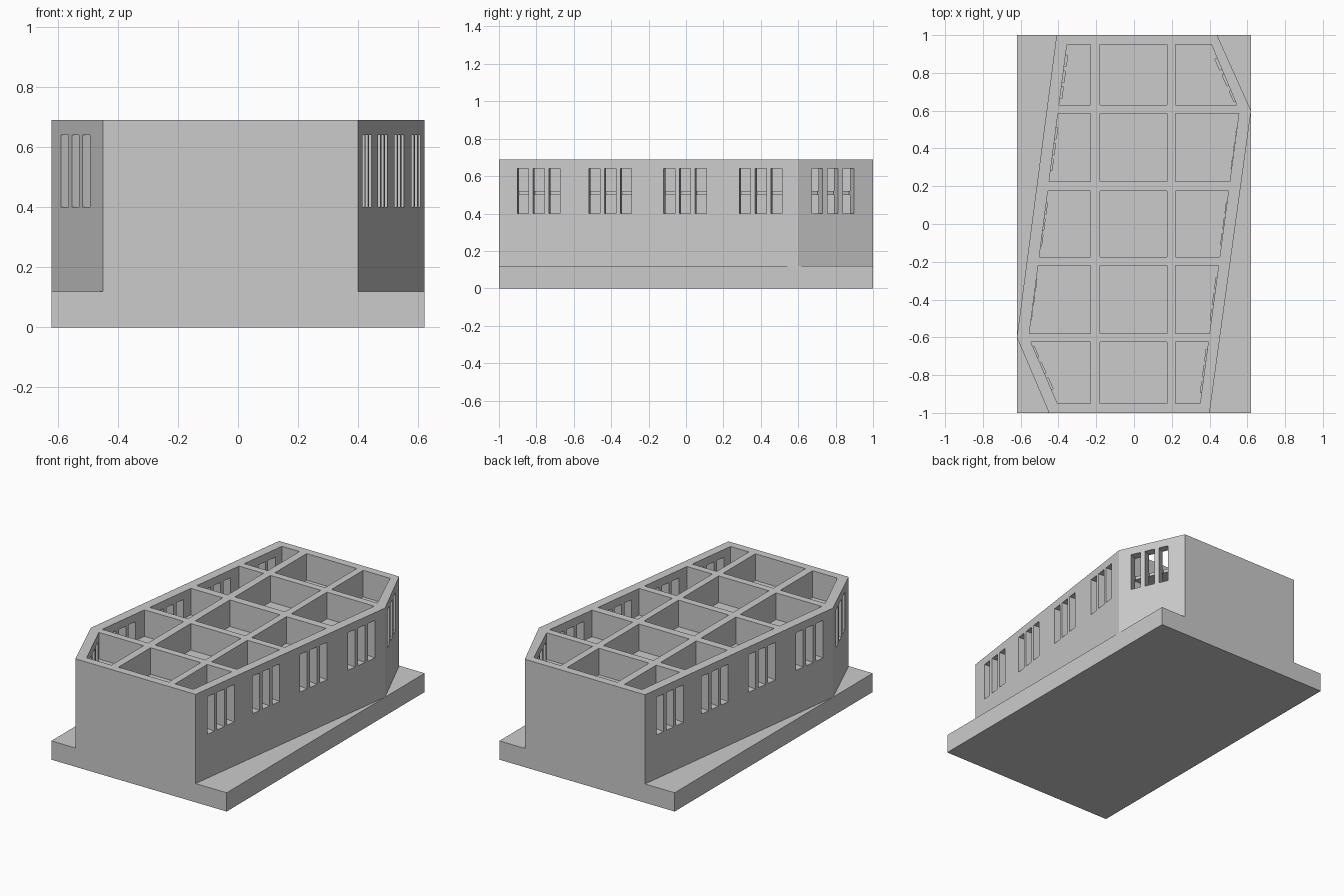
import bpy, bmesh
from mathutils import Vector

if "Cube" in bpy.data.objects:
    bpy.data.objects.remove(bpy.data.objects["Cube"])

OUTER = [(-.45, -1), (.40, -1), (.62, .60), (.44, 1), (-.41, 1), (-.62, -.60)]
INNER = [(-.405, -.95), (.35, -.95), (.557, .60), (.41, .95), (-.355, .95), (-.557, -.60)]
BASE_TOP, SLAB_LOW, SLAB_TOP, WALL_TOP = .12, .50, .52, .69


def prisms(name, items):
    """One object from (plan outline, bottom, top) items."""
    bm = bmesh.new()
    for pts, z0, z1 in items:
        low = [bm.verts.new((p[0], p[1], z0)) for p in pts]
        top = [bm.verts.new((p[0], p[1], z1)) for p in pts]
        bm.faces.new(low[::-1])
        bm.faces.new(top)
        for i in range(len(pts)):
            j = (i + 1) % len(pts)
            bm.faces.new((low[i], low[j], top[j], top[i]))
    bmesh.ops.recalc_face_normals(bm, faces=bm.faces[:])
    mesh = bpy.data.meshes.new(name)
    bm.to_mesh(mesh)
    bm.free()
    ob = bpy.data.objects.new(name, mesh)
    bpy.context.collection.objects.link(ob)
    return ob


def clip(pts, axis, limit, sign):
    """Keep the part of an outline on one side of an axis line."""
    out = []
    for i, p in enumerate(pts):
        q = pts[(i + 1) % len(pts)]
        a, b = sign * (p[axis] - limit), sign * (q[axis] - limit)
        if a >= 0:
            out.append(p)
        if a * b < 0:
            t = a / (a - b)
            out.append((p[0] + t * (q[0] - p[0]), p[1] + t * (q[1] - p[1])))
    return out


def boolean(target, tool, operation):
    mod = target.modifiers.new("cut", 'BOOLEAN')
    mod.operation = operation
    mod.solver = 'EXACT'
    mod.object = tool
    bpy.context.view_layer.objects.active = target
    bpy.ops.object.modifier_apply(modifier=mod.name)
    bpy.data.objects.remove(tool)


# Base plate joined with the six-sided building block
body = prisms("building_shell", [([(-.62, -1), (.62, -1), (.62, 1), (-.62, 1)], 0, BASE_TOP)])
boolean(body, prisms("block", [(OUTER, .06, WALL_TOP)]), 'UNION')

# Rooms on two storeys, leaving partitions and a thin floor slab
columns = [(-1, -.23), (-.18, .175), (.22, 1)]
rows = [(-.96, -.625), (-.58, -.22), (-.175, .175), (.225, .585), (.63, .96)]
rooms = []
for x0, x1 in columns:
    for y0, y1 in rows:
        cell = INNER
        for axis, limit, sign in ((0, x0, 1), (0, x1, -1), (1, y0, 1), (1, y1, -1)):
            cell = clip(cell, axis, limit, sign)
        rooms.append((cell, BASE_TOP, SLAB_LOW))
        rooms.append((cell, SLAB_TOP, WALL_TOP + .1))
boolean(body, prisms("rooms", rooms), 'DIFFERENCE')

# Triple windows on the long and corner walls, repeated by half-turn symmetry
windows = []
walls = [((.40, -1), (.62, .60), (-.787, -.405, -.005, .40), .06),
         ((.62, .60), (.44, 1), (.785,), .057)]
for a, b, centres, width in walls:
    a, b = Vector(a), Vector(b)
    d = (b - a).normalized()
    normal = Vector((d.y, -d.x))
    for c in centres:
        for k in (-1, 0, 1):
            y = c + k * .084
            ends = [a + (b - a) * ((y + s * width / 2 - a.y) / (b.y - a.y)) for s in (-1, 1)]
            quad = [ends[0] + normal * .03, ends[1] + normal * .03,
                    ends[1] - normal * .063, ends[0] - normal * .063]
            windows.append((quad, .40, .64))
            windows.append(([-p for p in quad], .40, .64))
boolean(body, prisms("windows", windows), 'DIFFERENCE')

# Merge leftover coplanar seams
bm = bmesh.new()
bm.from_mesh(body.data)
bmesh.ops.remove_doubles(bm, verts=bm.verts[:], dist=1e-5)
bmesh.ops.dissolve_limit(bm, angle_limit=.005, verts=bm.verts[:], edges=bm.edges[:])
bm.to_mesh(body.data)
bm.free()
